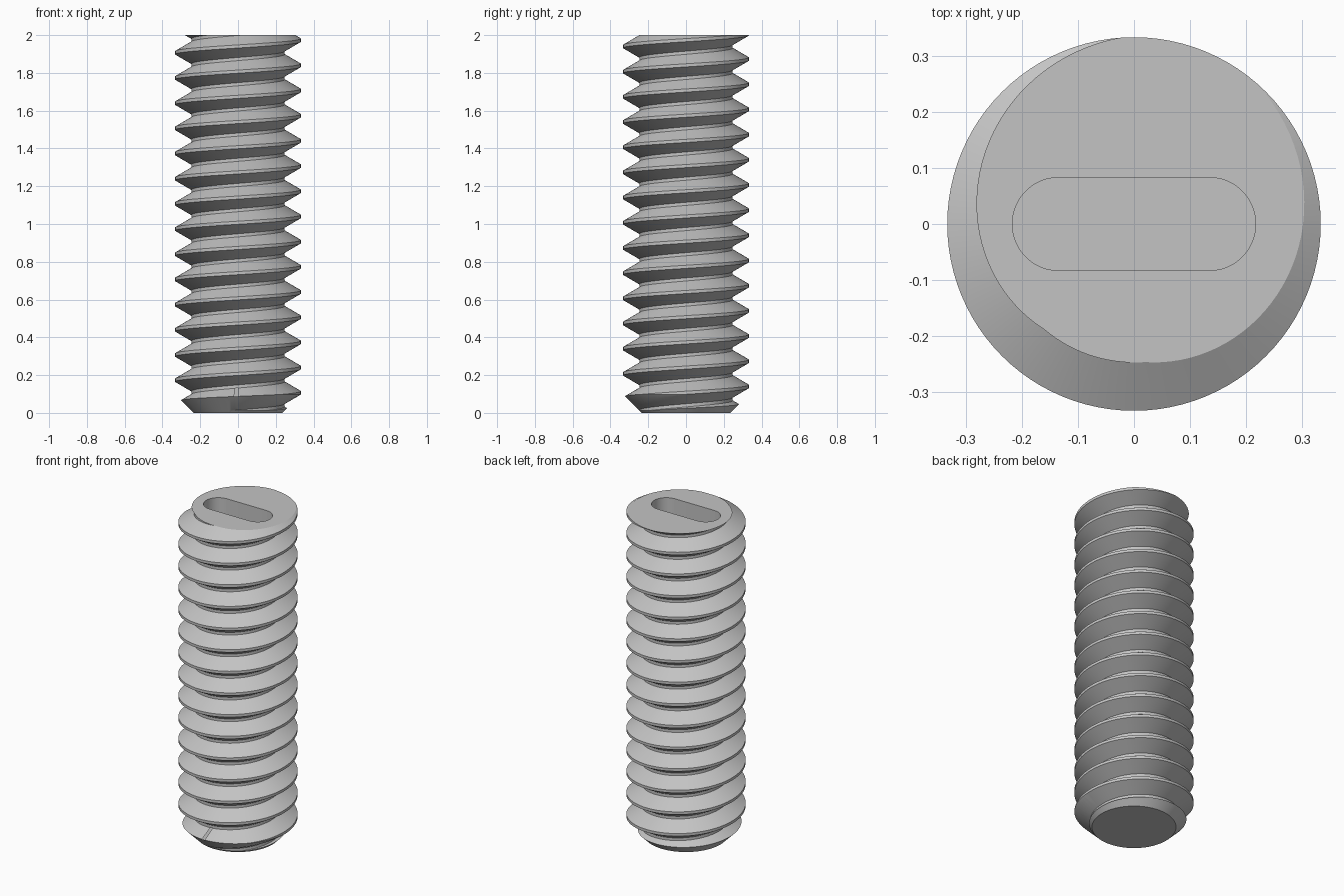
import bpy, bmesh
from math import sin, cos, pi, radians

default = bpy.data.objects.get("Cube")
if default:
    bpy.data.objects.remove(default, do_unlink=True)

LENGTH = 2.0
PITCH = LENGTH / 15
CREST, ROOT = 0.333, 0.247
SEGS = 96
CREST_ANGLE = radians(72)     # where the crest meets the top face

steel = bpy.data.materials.new("grey steel")
steel.use_nodes = True
grey = (0.55, 0.55, 0.55, 1)
steel.diffuse_color = grey
steel.node_tree.nodes["Principled BSDF"].inputs["Base Color"].default_value = grey


def make_object(name, bm):
    bmesh.ops.recalc_face_normals(bm, faces=bm.faces[:])
    mesh = bpy.data.meshes.new(name)
    bm.to_mesh(mesh)
    bm.free()
    mesh.materials.append(steel)
    obj = bpy.data.objects.new(name, mesh)
    bpy.context.collection.objects.link(obj)
    return obj


def loft(bm, rings):
    """Join closed rings of points into a capped solid."""
    rings = [[bm.verts.new(p) for p in ring] for ring in rings]
    n = len(rings[0])
    for low, high in zip(rings, rings[1:]):
        for i in range(n):
            j = (i + 1) % n
            bm.faces.new((low[i], low[j], high[j], high[i]))
    bm.faces.new(rings[0][::-1])
    bm.faces.new(rings[-1])


def cut(target, cutter, operation):
    mod = target.modifiers.new(cutter.name, "BOOLEAN")
    mod.operation = operation
    mod.solver = "EXACT"
    mod.object = cutter
    bpy.context.view_layer.objects.active = target
    bpy.ops.object.modifier_apply(modifier=mod.name)
    bpy.data.objects.remove(cutter, do_unlink=True)


# Threaded rod: one tooth profile swept along a right-handed helix
tooth = [(-1 / 16, CREST), (1 / 16, CREST), (7 / 16, ROOT), (9 / 16, ROOT)]
bm = bmesh.new()
columns = []
for i in range(SEGS + 1):
    a = 2 * pi * i / SEGS
    rise = (a - CREST_ANGLE) / (2 * pi)
    columns.append([bm.verts.new((r * cos(a), r * sin(a), (k + t + rise) * PITCH))
                    for k in range(-2, 18) for t, r in tooth])
for left, right in zip(columns, columns[1:]):
    for k in range(len(left) - 1):
        bm.faces.new((left[k], right[k], right[k + 1], left[k + 1]))
bmesh.ops.remove_doubles(bm, verts=bm.verts[:], dist=0.0001)

# Flat ends
for z, side in ((0, -1), (LENGTH, 1)):
    bmesh.ops.bisect_plane(bm, geom=bm.verts[:] + bm.edges[:] + bm.faces[:], dist=1e-6,
                           plane_co=(0, 0, z), plane_no=(0, 0, side), clear_outer=True)
    rim = [e for e in bm.edges if e.is_boundary
           and all(abs(v.co.z - z) < 0.0001 for v in e.verts)]
    bmesh.ops.edgeloop_fill(bm, edges=rim)
screw = make_object("threaded_rod", bm)

# Conical chamfer at the foot
bm = bmesh.new()
loft(bm, [[(r * cos(2 * pi * i / SEGS), r * sin(2 * pi * i / SEGS), z) for i in range(SEGS)]
          for r, z in ((0.135, -0.1), (0.4, 0.165), (0.4, 2.2))])
cut(screw, make_object("chamfer_blank", bm), "INTERSECT")

# Rounded slot in the top face
outline = []
for centre, start in ((0.134, -pi / 2), (-0.134, pi / 2)):
    for i in range(25):
        a = start + pi * i / 24
        outline.append((centre + 0.083 * cos(a), 0.083 * sin(a)))
bm = bmesh.new()
loft(bm, [[(x, y, z) for x, y in outline] for z in (LENGTH - 0.2, LENGTH + 0.1)])
cut(screw, make_object("slot_cutter", bm), "DIFFERENCE")

# Smooth flanks with crisp thread edges
bpy.ops.object.select_all(action="DESELECT")
screw.select_set(True)
bpy.context.view_layer.objects.active = screw
bpy.ops.object.shade_smooth_by_angle(angle=radians(25))
